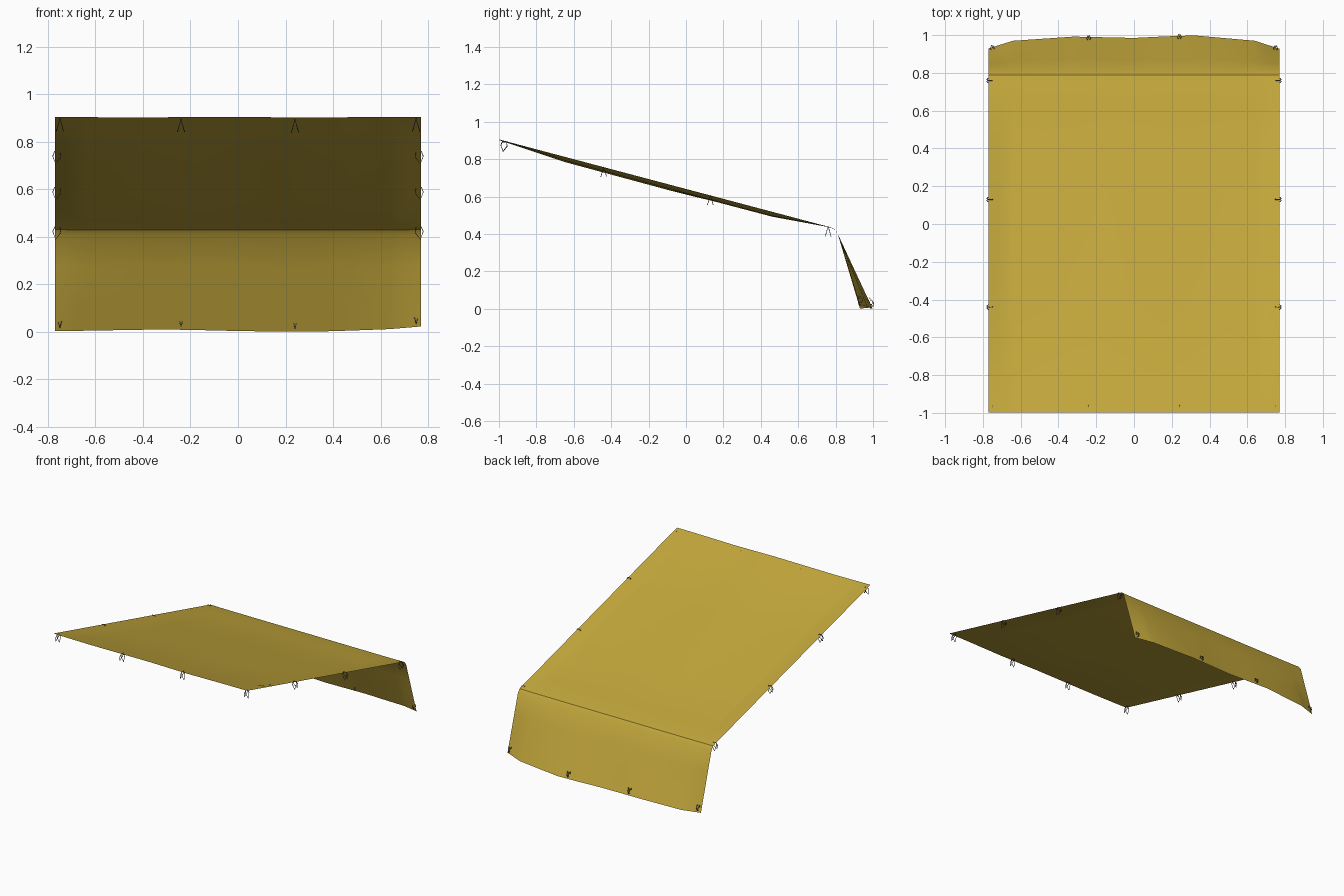
import bpy, bmesh
from mathutils import Vector

if "Cube" in bpy.data.objects:
    bpy.data.objects.remove(bpy.data.objects["Cube"])

def material(name, rgb):
    m = bpy.data.materials.new(name)
    m.diffuse_color = (*rgb, 1)
    m.use_nodes = True
    m.node_tree.nodes["Principled BSDF"].inputs["Base Color"].default_value = m.diffuse_color
    return m

canvas = material("mustard_canvas", (0.55, 0.39, 0.045))
cord = material("grey_cord", (0.11, 0.10, 0.11))

def interp(pts, v):
    for (a, p), (b, q) in zip(pts, pts[1:]):
        if v <= b:
            return p + (q - p) * (v - a) / (b - a)
    return pts[-1][1]

# Shape rules for the tarp
ROOF = [(-0.997, 0.905), (0.75, 0.442), (0.79, 0.43), (0.81, 0.405)]
SAG_Y = [(-1, 0.0), (-0.64, 0.024), (-0.1, 0.027), (0.46, 0.026), (0.76, 0.002), (1, 0)]
SAG_X = [(-0.77, 0), (-0.67, 0.85), (-0.32, 1), (0, 0.85), (0.32, 1), (0.67, 0.85), (0.77, 0)]
WAVE = [(-0.77, 0), (-0.48, -0.003), (0, 0), (0.3, -0.004), (0.6, 0), (0.77, 0)]
HEM_Y = [(-0.77, 0.93), (-0.64, 0.97), (-0.32, 0.992), (0, 0.985), (0.3, 1.0), (0.64, 0.97), (0.77, 0.928)]
HEM_Z = [(-0.77, 0.002), (-0.3, 0.01), (0.08, 0.001), (0.35, 0.0), (0.64, 0.011), (0.77, 0.022)]

def roof_point(x, y):
    z = interp(ROOF, y) - interp(SAG_Y, y) * interp(SAG_X, x)
    return Vector((x, y, z + (interp(WAVE, x) if y < 0 else 0)))

def flap_point(x, t):
    top = roof_point(x, 0.81)
    return top.lerp(Vector((x, interp(HEM_Y, x), interp(HEM_Z, x))), t)

# Tarp sheet: sloping roof plus hanging back flap
xs = [-0.77, -0.72, -0.67, -0.64, -0.48, -0.32, -0.16, 0, 0.16, 0.32, 0.48, 0.64, 0.67, 0.72, 0.77]
ys = [-0.997, -0.82, -0.64, -0.37, -0.1, 0.18, 0.46, 0.62, 0.75, 0.79, 0.81]
bm = bmesh.new()
rows = [[bm.verts.new(roof_point(x, y)) for x in xs] for y in ys]
rows += [[bm.verts.new(flap_point(x, t)) for x in xs] for t in (0.33, 0.67, 1)]
for a, b in zip(rows, rows[1:]):
    for i in range(len(xs) - 1):
        bm.faces.new((a[i], a[i + 1], b[i + 1], b[i]))
me = bpy.data.meshes.new("tarp_sheet")
bm.to_mesh(me)
bm.free()
me.materials.append(canvas)
tarp = bpy.data.objects.new("tarp_sheet", me)
bpy.context.collection.objects.link(tarp)
bpy.context.view_layer.objects.active = tarp
tarp.select_set(True)
bpy.ops.object.shade_smooth_by_angle(angle=0.6)

# Cord ties: two slack loops through an eyelet, (outward, along, down)
LOOP = [(-0.02, 0, -0.002), (0.002, 0, -0.002), (0.01, 0.006, 0.018),
        (-0.002, 0.015, 0.05), (-0.024, 0.007, 0.022)]

def tie(name, base, out, down, size=1.0):
    base, out, down = Vector(base), Vector(out), Vector(down)
    along = out.cross(down)
    cu = bpy.data.curves.new(name, 'CURVE')
    cu.dimensions = '3D'
    cu.bevel_depth = 0.002
    cu.bevel_resolution = 0
    for s in (-1, 1):
        sp = cu.splines.new('POLY')
        sp.points.add(len(LOOP) - 1)
        sp.use_cyclic_u = True
        for p, (u, t, d) in zip(sp.points, LOOP):
            p.co = (*(base + (out * u + along * t * s + down * d) * size), 1)
    cu.materials.append(cord)
    bpy.context.collection.objects.link(bpy.data.objects.new(name, cu))

for i, x in enumerate((-0.75, -0.24, 0.24, 0.75)):
    front = roof_point(x, -0.98)
    tie(f"front_tie_{i}", front - Vector((0, 0, 0.006)), (0, -1, 0), (0, 0, -1))
    hem = flap_point(x, 0.96)
    tie(f"flap_tie_{i}", hem - Vector((0, 0.003, 0)), (0, -1, 0), (0, 0, 1), 0.7)
for side in (-1, 1):
    for i, y in enumerate((-0.44, 0.13, 0.76)):
        tie(f"side_tie_{'left' if side < 0 else 'right'}_{i}",
            roof_point(0.77 * side, y), (side, 0, 0), (0, 0, -1))
